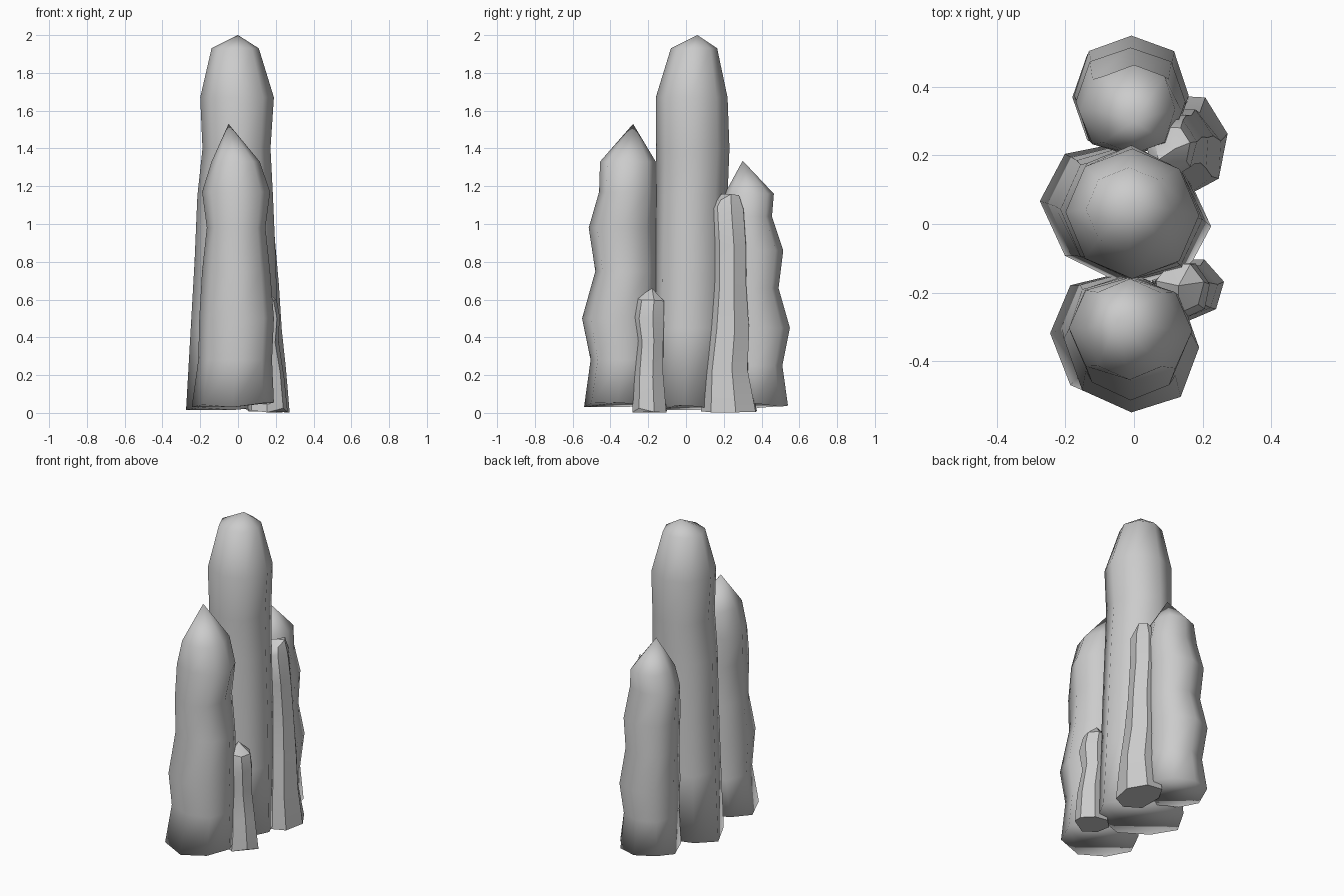
import bpy, bmesh, math, random


def spire(name, rings, tip, sides=8, phase=0.0, jitter=0.0, seed=1,
          angle=180, skew=0.0, bulge=1.0):
    """Loft rings of (z, xmin, xmax, ymin, ymax) up to a pointed tip.
    skew shears the lower rings in plan; bulge pushes out the diagonal corners."""
    rnd = random.Random(seed)
    bm = bmesh.new()
    angs = [phase + math.tau * i / sides for i in range(sides)]
    mx = max(abs(math.cos(a)) for a in angs)
    my = max(abs(math.sin(a)) for a in angs)
    loops = []
    for k, (z, x0, x1, y0, y1) in enumerate(rings):
        loop = []
        for i, a in enumerate(angs):
            r = (1 - rnd.random() * jitter) * (bulge if i % 2 else 1)
            dx = (x1 - x0) / 2 * math.cos(a) / mx * r
            dy = (y1 - y0) / 2 * math.sin(a) / my * r
            dy += skew * (1 - z / tip[2]) * dx
            dz = rnd.uniform(-1, 1) * (0.015 if k == 0 else 0.02 * (jitter > 0))
            loop.append(bm.verts.new(((x0 + x1) / 2 + dx, (y0 + y1) / 2 + dy,
                                      max(0, z + dz))))
        loops.append(loop)
    for a, b in zip(loops, loops[1:]):
        for i in range(sides):
            j = (i + 1) % sides
            bm.faces.new((a[i], a[j], b[j], b[i]))
    top = bm.verts.new(tip)
    for i in range(sides):
        bm.faces.new((loops[-1][i], loops[-1][(i + 1) % sides], top))
    bm.faces.new(list(reversed(loops[0])))
    me = bpy.data.meshes.new(name)
    bm.to_mesh(me)
    bm.free()
    ob = bpy.data.objects.new(name, me)
    bpy.context.collection.objects.link(ob)
    bpy.ops.object.select_all(action='DESELECT')
    ob.select_set(True)
    bpy.context.view_layer.objects.active = ob
    bpy.ops.object.shade_smooth_by_angle(angle=math.radians(angle))
    return ob


# tall central spire
spire("central_spire", [
    (0.03, -0.275, 0.225, -0.18, 0.24),
    (0.45, -0.25, 0.21, -0.17, 0.235),
    (0.80, -0.23, 0.20, -0.165, 0.23),
    (1.15, -0.215, 0.185, -0.16, 0.22),
    (1.40, -0.188, 0.172, -0.16, 0.23),
    (1.67, -0.20, 0.19, -0.16, 0.22),
    (1.93, -0.14, 0.11, -0.08, 0.165)], (0, 0.06, 2.0), skew=-0.15)

# front spire
spire("front_spire", [
    (0.045, -0.245, 0.19, -0.54, -0.14),
    (0.28, -0.21, 0.18, -0.505, -0.14),
    (0.50, -0.205, 0.19, -0.55, -0.145),
    (0.75, -0.19, 0.17, -0.48, -0.15),
    (0.98, -0.165, 0.145, -0.515, -0.155),
    (1.17, -0.19, 0.17, -0.46, -0.155),
    (1.33, -0.14, 0.115, -0.455, -0.16)], (-0.05, -0.28, 1.53),
    skew=-0.1, bulge=1.03)

# back spire
spire("back_spire", [
    (0.04, -0.18, 0.16, 0.20, 0.54),
    (0.25, -0.16, 0.15, 0.20, 0.51),
    (0.45, -0.175, 0.16, 0.20, 0.55),
    (0.66, -0.16, 0.15, 0.20, 0.49),
    (0.86, -0.17, 0.15, 0.20, 0.515),
    (1.04, -0.16, 0.14, 0.20, 0.455),
    (1.16, -0.12, 0.12, 0.205, 0.465)], (0.0, 0.30, 1.335), bulge=1.05)

# slim side spire leaning on the back of the cluster
spire("slim_spire", [
    (0.015, 0.03, 0.275, 0.075, 0.39),
    (0.22, 0.03, 0.255, 0.09, 0.345),
    (0.45, 0.03, 0.235, 0.12, 0.35),
    (0.68, 0.03, 0.22, 0.14, 0.33),
    (0.90, 0.03, 0.20, 0.14, 0.33),
    (1.08, 0.03, 0.185, 0.13, 0.315),
    (1.14, 0.06, 0.165, 0.16, 0.29)], (0.12, 0.22, 1.16),
    sides=7, phase=0.2, jitter=0.06, seed=4, angle=35)

# short stub between the front and central spires
spire("short_spire", [
    (0.015, 0.05, 0.265, -0.285, -0.09),
    (0.20, 0.06, 0.245, -0.275, -0.11),
    (0.38, 0.06, 0.215, -0.26, -0.11),
    (0.50, 0.06, 0.225, -0.28, -0.105),
    (0.59, 0.06, 0.205, -0.265, -0.105)], (0.13, -0.18, 0.66),
    sides=7, phase=0.2, jitter=0.06, seed=7, angle=35)
